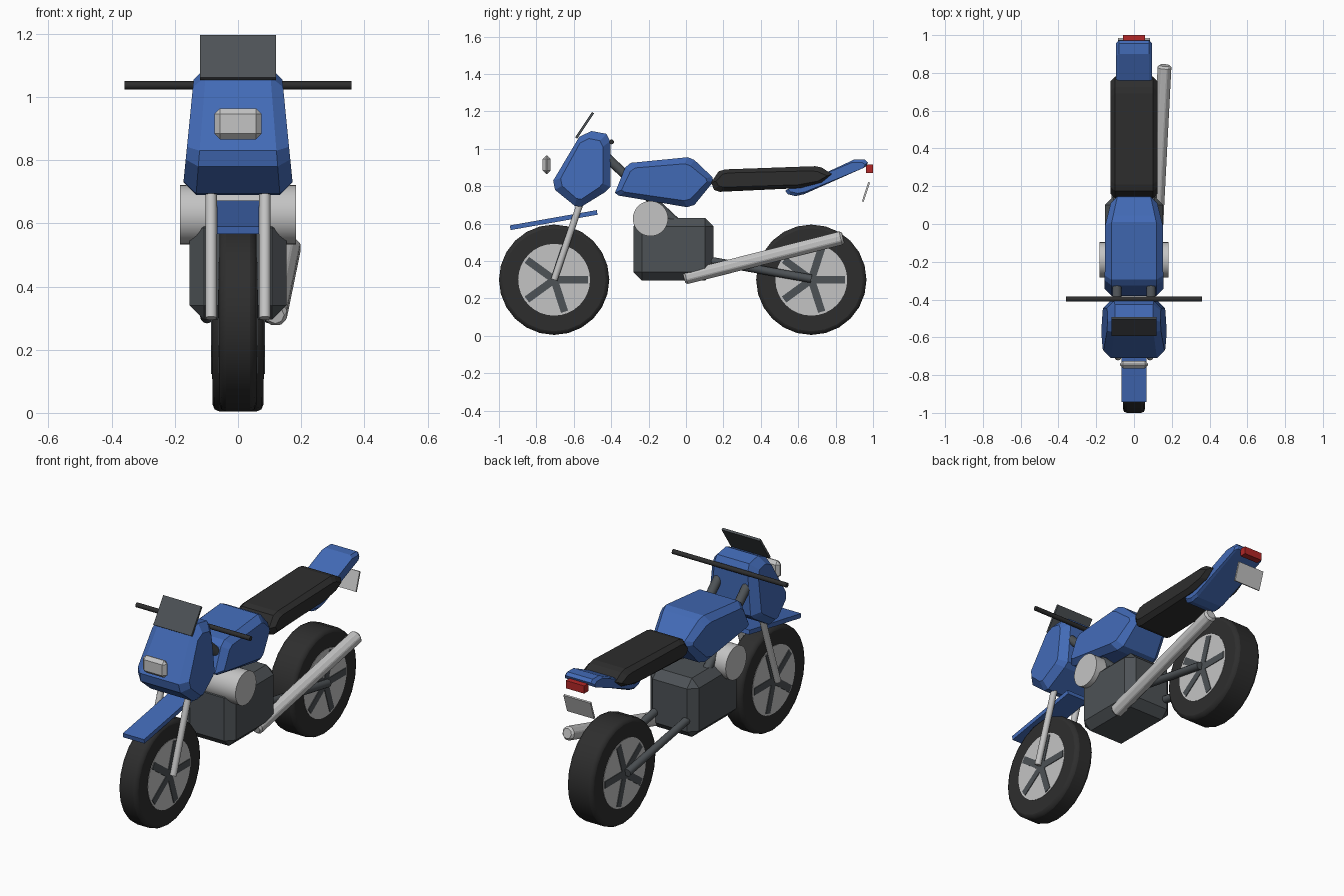
import bpy, bmesh
from math import radians, atan2, cos, sin, pi
from mathutils import Vector

cube = bpy.data.objects.get("Cube")
if cube:
    bpy.data.objects.remove(cube, do_unlink=True)


def material(name, r, g, b):
    m = bpy.data.materials.new(name)
    m.use_nodes = True
    m.diffuse_color = (r, g, b, 1)
    m.node_tree.nodes["Principled BSDF"].inputs["Base Color"].default_value = (r, g, b, 1)
    return m


BLUE = material("blue paint", 0.055, 0.145, 0.47)
BLACK = material("black rubber", 0.027, 0.027, 0.027)
DARK = material("dark grey metal", 0.075, 0.085, 0.093)
LIGHT = material("light grey metal", 0.55, 0.55, 0.55)
RED = material("red lens", 0.45, 0.02, 0.02)


def finish(ob, name, mat, bevel=0, segments=1):
    ob.name = ob.data.name = name
    ob.data.materials.append(mat)
    if bevel:
        mod = ob.modifiers.new("bevel", "BEVEL")
        mod.width = bevel
        mod.segments = segments
        mod.limit_method = "ANGLE"
        mod.angle_limit = radians(40)
    return ob


def box(name, mat, centre, size, tilt=0.0, bevel=0):
    """Box tilted about the x axis."""
    bpy.ops.mesh.primitive_cube_add(size=1, location=centre)
    ob = bpy.context.object
    ob.scale = size
    bpy.ops.object.transform_apply(location=False, rotation=False, scale=True)
    ob.rotation_euler.x = tilt
    return finish(ob, name, mat, bevel)


def plate(name, mat, start, end, width, thick):
    """Thin panel running between two (y, z) points."""
    a, b = Vector(start), Vector(end)
    d, mid = b - a, (a + b) / 2
    return box(name, mat, (0, mid.x, mid.y), (width, d.length, thick), atan2(d.y, d.x))


def tube(name, mat, start, end, radius, sides=12, smooth=True, bevel=0, segments=1):
    a, b = Vector(start), Vector(end)
    bpy.ops.mesh.primitive_cylinder_add(vertices=sides, radius=radius,
                                        depth=(b - a).length, location=(a + b) / 2)
    ob = bpy.context.object
    ob.rotation_euler = (b - a).to_track_quat("Z", "Y").to_euler()
    if smooth:
        bpy.ops.object.shade_smooth_by_angle(angle=radians(35))
    return finish(ob, name, mat, bevel, segments)


def body(name, mat, profile, half_width, inset):
    """Chamfered solid: a (y, z) profile across x, with smaller side panels."""
    ys, zs = [p[0] for p in profile], [p[1] for p in profile]
    cy, cz = (min(ys) + max(ys)) / 2, (min(zs) + max(zs)) / 2
    ky = 1 - 2 * inset / (max(ys) - min(ys))
    kz = 1 - 2 * inset / (max(zs) - min(zs))
    bm = bmesh.new()
    rings = []
    for side, panel in ((-1, True), (-1, False), (1, False), (1, True)):
        ring = []
        for y, z in profile:
            x = half_width(y, z)
            if panel:
                y, z = cy + (y - cy) * ky, cz + (z - cz) * kz
            else:
                x -= inset
            ring.append(bm.verts.new((side * x, y, z)))
        rings.append(ring)
    n = len(profile)
    for a, b in zip(rings, rings[1:]):
        for i in range(n):
            j = (i + 1) % n
            bm.faces.new((a[i], a[j], b[j], b[i]))
    bm.faces.new(rings[0])
    bm.faces.new(rings[-1])
    bmesh.ops.recalc_face_normals(bm, faces=bm.faces)
    me = bpy.data.meshes.new(name)
    bm.to_mesh(me)
    bm.free()
    ob = bpy.data.objects.new(name, me)
    bpy.context.collection.objects.link(ob)
    return finish(ob, name, mat)


# Wheels
def wheel(label, y, half):
    z = 0.3

    def across(part, mat, radius, h, sides, **kw):
        tube(label + part, mat, (-h, y, z), (h, y, z), radius, sides, **kw)

    across("_tyre", BLACK, 0.295, half, 24, bevel=0.02, segments=2)
    across("_rim", LIGHT, 0.192, half + 0.002, 32)
    across("_hub", DARK, 0.025, half + 0.005, 12)
    for i in range(5):
        a = i * 2 * pi / 5
        box(label + "_spoke", DARK, (0, y + 0.09 * cos(a), z + 0.09 * sin(a)),
            (2 * half + 0.012, 0.18, 0.04), a)


wheel("front", -0.705, 0.058)
wheel("rear", 0.67, 0.08)

# Paired tubes
for side, s in (("left", 1), ("right", -1)):
    tube(side + "_fork", LIGHT, (s * 0.085, -0.705, 0.3), (s * 0.085, -0.49, 0.93), 0.018)
    tube(side + "_frame_tube", DARK, (s * 0.09, -0.43, 0.96), (s * 0.09, -0.02, 0.575), 0.025)
    tube(side + "_swingarm", DARK, (s * 0.098, 0.08, 0.41), (s * 0.098, 0.67, 0.305), 0.022)
tube("handlebar", BLACK, (-0.36, -0.398, 1.037), (0.36, -0.398, 1.037), 0.013)

# Engine and exhaust
box("engine_block", DARK, (0, -0.067, 0.463), (0.306, 0.427, 0.335), bevel=0.045)
tube("engine_cylinder", LIGHT, (-0.183, -0.19, 0.627), (0.183, -0.19, 0.627), 0.094, 32)
tube("exhaust", LIGHT, (0.118, -0.01, 0.31), (0.162, 0.84, 0.525), 0.041, 8,
     smooth=False, bevel=0.012)

# Painted bodywork and seat
body("front_fairing", BLUE,
     [(-0.71, 0.83), (-0.57, 1.065), (-0.505, 1.095), (-0.425, 1.08), (-0.405, 1.04),
      (-0.405, 0.795), (-0.43, 0.77), (-0.56, 0.69), (-0.595, 0.695), (-0.70, 0.78)],
     lambda y, z: 0.172 - 0.08 * (z - 0.7), 0.04)
body("fuel_tank", BLUE,
     [(-0.38, 0.765), (-0.325, 0.9), (-0.295, 0.925), (0.01, 0.955), (0.045, 0.94),
      (0.14, 0.85), (0.147, 0.825), (0.045, 0.7), (0.005, 0.688), (-0.36, 0.75)],
     lambda y, z: 0.155 - 0.22 * max(0, y), 0.035)
body("seat", BLACK,
     [(0.135, 0.82), (0.175, 0.88), (0.21, 0.89), (0.69, 0.907), (0.725, 0.9),
      (0.78, 0.865), (0.725, 0.82), (0.61, 0.79), (0.18, 0.77), (0.15, 0.78)],
     lambda y, z: 0.125, 0.025)
body("tail", BLUE,
     [(0.53, 0.775), (0.545, 0.757), (0.585, 0.747), (0.63, 0.757), (0.965, 0.908),
      (0.972, 0.928), (0.955, 0.943), (0.9, 0.943), (0.7, 0.85)],
     lambda y, z: 0.095, 0.015)
plate("front_fender", BLUE, (-0.94, 0.578), (-0.475, 0.66), 0.134, 0.025)

# Small fittings
plate("windscreen", DARK, (-0.587, 1.058), (-0.497, 1.193), 0.24, 0.013)
box("headlight", LIGHT, (0, -0.745, 0.915), (0.15, 0.042, 0.098), bevel=0.018)
box("tail_light", RED, (0, 0.981, 0.894), (0.116, 0.038, 0.044))
plate("rear_plate", LIGHT, (0.945, 0.717), (0.979, 0.82), 0.17, 0.01)
